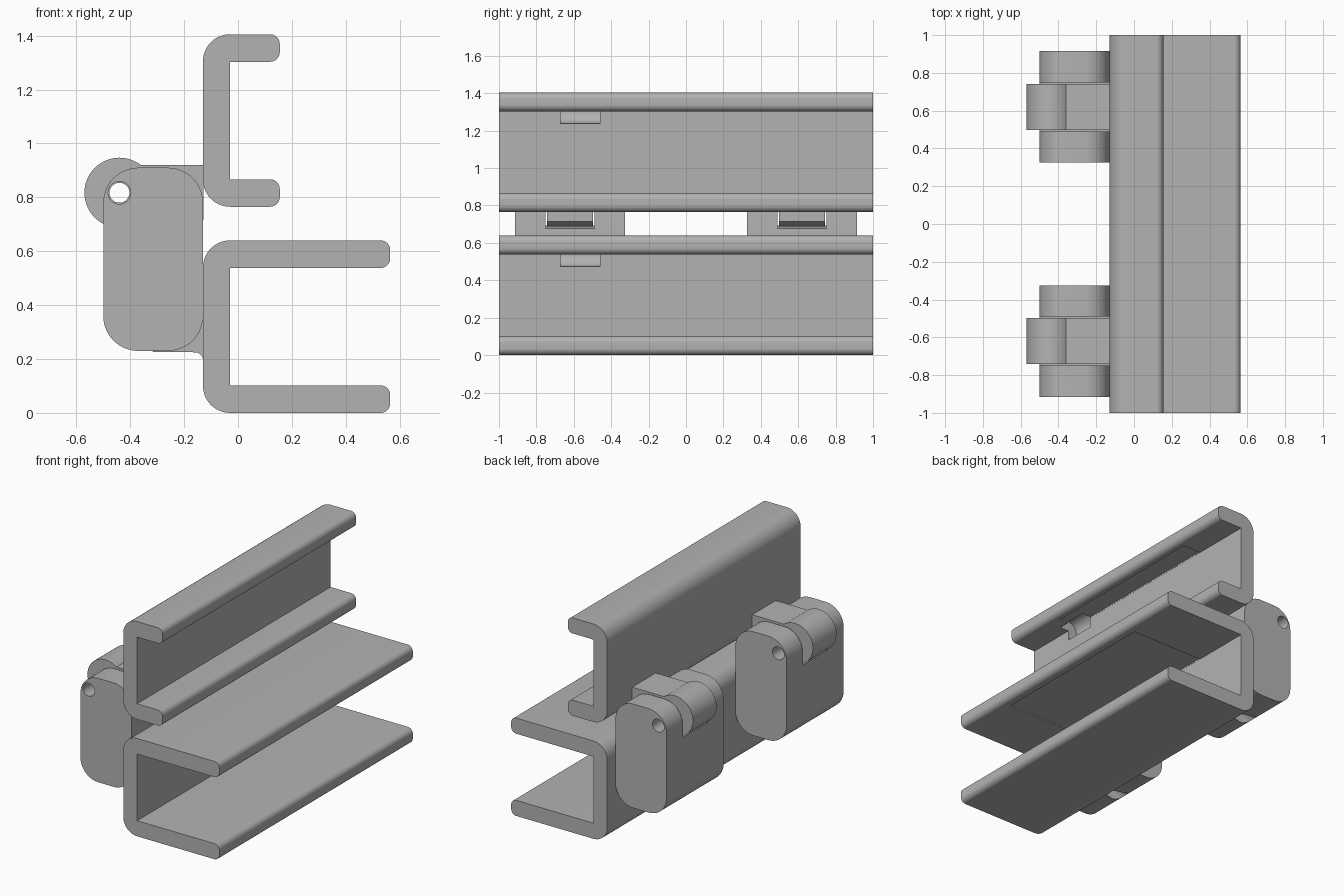
import bpy, bmesh, math
from mathutils import Vector

if "Cube" in bpy.data.objects:
    bpy.data.objects.remove(bpy.data.objects["Cube"])

grey = bpy.data.materials.new("plain grey")
grey.diffuse_color = (0.45, 0.45, 0.45, 1)
grey.use_nodes = True
grey.node_tree.nodes["Principled BSDF"].inputs["Base Color"].default_value = grey.diffuse_color


def rounded(corners, seg=10):
    """Outline in x/z from (x, z, radius) corners, with rounded corners."""
    out, n = [], len(corners)
    for i, (x, z, r) in enumerate(corners):
        p = Vector((x, z))
        if r == 0:
            out.append(p)
            continue
        a = (Vector(corners[i - 1][:2]) - p).normalized()
        b = (Vector(corners[(i + 1) % n][:2]) - p).normalized()
        c = p + (a + b) * r
        for k in range(seg + 1):
            t = k / seg * math.pi / 2
            out.append(c - b * r * math.cos(t) - a * r * math.sin(t))
    return out


def circle(x, z, r, n=48):
    return [Vector((x + r * math.cos(2 * math.pi * i / n),
                    z + r * math.sin(2 * math.pi * i / n))) for i in range(n)]


def box(x0, x1, z0, z1):
    return [Vector(p) for p in ((x0, z0), (x1, z0), (x1, z1), (x0, z1))]


def extrude(name, outline, y0, y1):
    """Solid made by sweeping an x/z outline along y."""
    bm = bmesh.new()
    face = bm.faces.new([bm.verts.new((p.x, y0, p.y)) for p in outline])
    new = bmesh.ops.extrude_face_region(bm, geom=[face])["geom"]
    verts = [v for v in new if isinstance(v, bmesh.types.BMVert)]
    bmesh.ops.translate(bm, verts=verts, vec=(0, y1 - y0, 0))
    bmesh.ops.recalc_face_normals(bm, faces=bm.faces)
    me = bpy.data.meshes.new(name)
    bm.to_mesh(me)
    bm.free()
    me.materials.append(grey)
    ob = bpy.data.objects.new(name, me)
    bpy.context.collection.objects.link(ob)
    return ob


def activate(ob):
    bpy.ops.object.select_all(action="DESELECT")
    ob.select_set(True)
    bpy.context.view_layer.objects.active = ob


def cut(ob, cutter):
    mod = ob.modifiers.new("cut", "BOOLEAN")
    mod.object, mod.operation, mod.solver = cutter, "DIFFERENCE", "EXACT"
    activate(ob)
    bpy.ops.object.modifier_apply(modifier=mod.name)
    bpy.data.objects.remove(cutter)


def smooth(ob):
    activate(ob)
    bpy.ops.object.shade_smooth_by_angle(angle=math.radians(30))


def channel(name, tip, z0, z1, pad):
    """C-shaped rail with a shallow recess and cable pocket in its top flange."""
    w, i, t, e = -0.13, -0.03, 0.102, 0.036
    ob = extrude(name, rounded([
        (w, z0, 0.1), (tip, z0, e), (tip, z0 + t, e), (i, z0 + t, 0),
        (i, z1 - t, 0), (tip, z1 - t, e), (tip, z1, e), (w, z1, 0.1)]), -1, 1)
    cut(ob, extrude("cutter", box(i + 0.001, pad, z1 - t - 0.02, z1 - t + 0.008), -0.6, 0.6))
    cut(ob, extrude("cutter", circle(i, z1 - t, 0.065), -0.67, -0.46))
    smooth(ob)


channel("upper_rail", 0.155, 0.765, 1.405, 0.1)
channel("lower_rail", 0.565, 0.0, 0.64, 0.5)

PX, PZ = -0.44, 0.817  # hinge pin axis
for side, yc in (("front", -0.62), ("back", 0.62)):
    # hinge body fixed to the lower rail
    body = extrude(side + "_hinge_body", rounded([
        (-0.5, 0.23, 0.13), (-0.13, 0.23, 0.13),
        (-0.13, 0.91, 0.13), (-0.5, 0.91, 0.13)], 14), yc - 0.295, yc + 0.295)
    # opening for the swinging knuckle
    cut(body, extrude("cutter", circle(PX, PZ, 0.139), yc - 0.13, yc + 0.13))
    cut(body, extrude("cutter", box(PX, -0.05, 0.678, 1.0), yc - 0.13, yc + 0.13))
    cut(body, extrude("cutter", box(-0.6, PX + 0.01, PZ, 1.0), yc - 0.13, yc + 0.13))
    # pin hole
    cut(body, extrude("cutter", circle(PX, PZ, 0.042, 32), yc - 0.4, yc + 0.4))
    # slanted round notch under the body
    bpy.ops.mesh.primitive_cylinder_add(vertices=32, radius=0.05, depth=0.3,
                                        location=(-0.4, yc, 0.235),
                                        rotation=(0, math.radians(65), 0))
    cut(body, bpy.context.object)
    smooth(body)

    # swinging leaf fixed to the upper rail, with its round knuckle
    leaf = extrude(side + "_hinge_leaf", box(PX, -0.128, 0.715, 0.92), yc - 0.122, yc + 0.122)
    cut(leaf, extrude("cutter", circle(PX, PZ, 0.125), yc - 0.2, yc + 0.2))
    smooth(leaf)
    knuckle = extrude(side + "_hinge_knuckle", circle(PX, PZ, 0.13, 64), yc - 0.122, yc + 0.122)
    cut(knuckle, extrude("cutter", circle(PX, PZ, 0.037, 32), yc - 0.4, yc + 0.4))
    smooth(knuckle)

    # gusset joining the body's lower edge to the rail
    arc = [Vector((-0.16 + 0.03 * math.sin(t), 0.195 + 0.03 * math.cos(t)))
           for t in (k * math.pi / 16 for k in range(9))]
    gusset = extrude(side + "_gusset",
                     [Vector((-0.128, 0.36)), Vector((-0.25, 0.26)), Vector((-0.32, 0.226))] + arc,
                     yc - 0.122, yc + 0.122)
    smooth(gusset)
